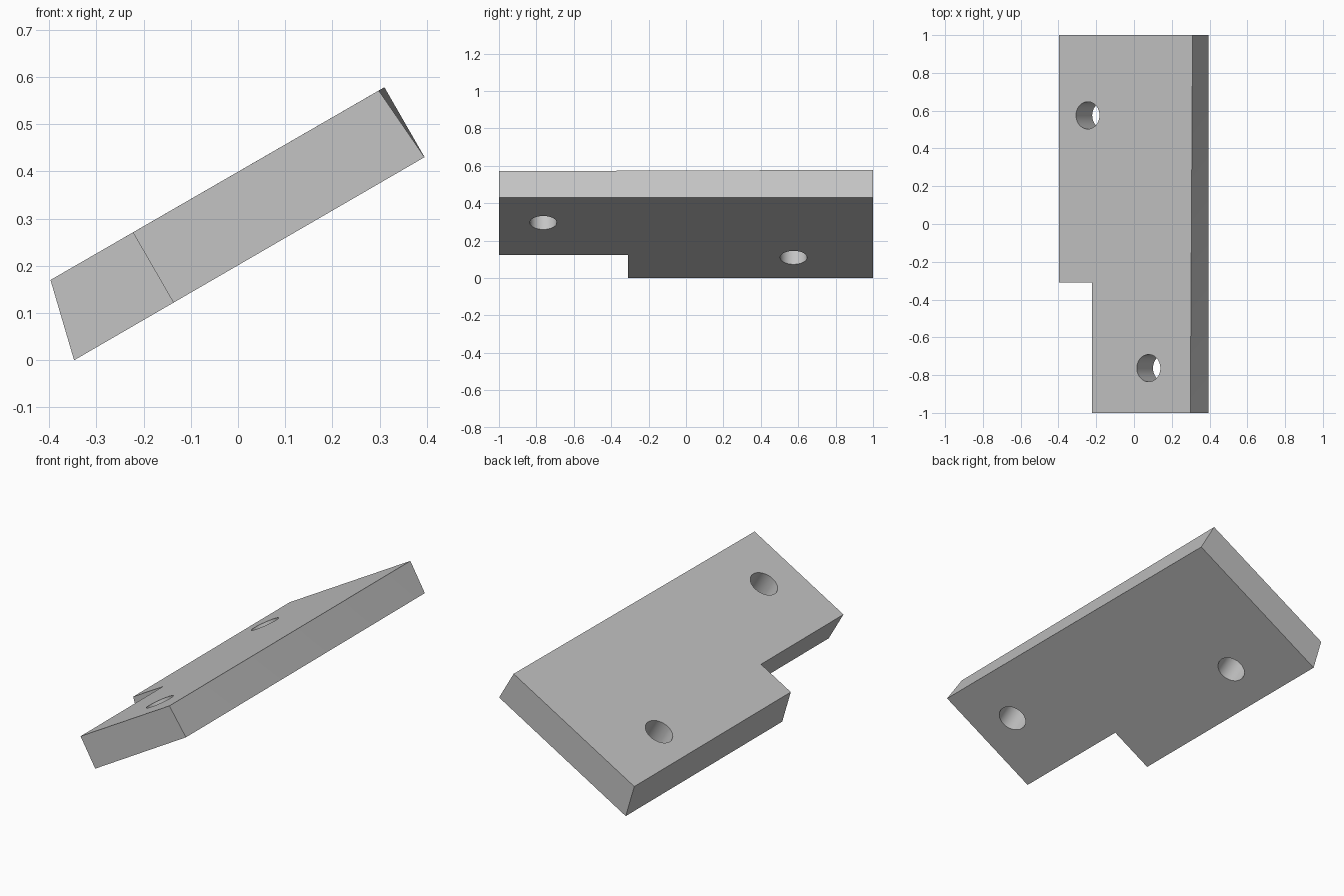
import bpy
import bmesh
from math import radians
from mathutils import Matrix, Vector

default = bpy.data.objects.get("Cube")
if default:
    bpy.data.objects.remove(default, do_unlink=True)

TILT = Matrix.Rotation(radians(-30), 4, 'Y')

grey = bpy.data.materials.new("plain grey")
grey.use_nodes = True
colour = (0.55, 0.55, 0.55, 1)
grey.diffuse_color = colour
grey.node_tree.nodes["Principled BSDF"].inputs["Base Color"].default_value = colour


def make_object(name, bm):
    bmesh.ops.recalc_face_normals(bm, faces=bm.faces)
    mesh = bpy.data.meshes.new(name)
    bm.to_mesh(mesh)
    bm.free()
    mesh.materials.append(grey)
    obj = bpy.data.objects.new(name, mesh)
    bpy.context.collection.objects.link(obj)
    return obj


def cut(target, bm):
    cutter = make_object("cutter", bm)
    cutter.hide_render = True
    mod = target.modifiers.new("cut", 'BOOLEAN')
    mod.operation = 'DIFFERENCE'
    mod.solver = 'EXACT'
    mod.object = cutter
    bpy.context.view_layer.objects.active = target
    bpy.ops.object.modifier_apply(modifier=mod.name)
    bpy.data.objects.remove(cutter, do_unlink=True)


# Tilted plate, its upper edge very slightly narrower at the front
lower = [(-0.397, 0.17), (-0.347, 0), (0.395, 0.43)]
bm = bmesh.new()
front = [bm.verts.new((x, -1, z)) for x, z in lower + [(0.298, 0.571)]]
back = [bm.verts.new((x, 1, z)) for x, z in lower + [(0.31, 0.578)]]
bm.faces.new(front)
bm.faces.new(back)
for i in (0, 1, 3):
    j = (i + 1) % 4
    bm.faces.new((front[i], front[j], back[j], back[i]))
bm.faces.new((front[2], front[3], back[2]))
bm.faces.new((front[3], back[3], back[2]))
plate = make_object("plate", bm)

# Corner notch, square to the plate
bm = bmesh.new()
bmesh.ops.create_cube(bm, size=1)
offset = TILT @ Vector((-0.5, 0, 0))
place = Matrix.Translation(Vector((-0.18, -0.81, 0.197)) + offset) @ TILT
bm.transform(place)
cut(plate, bm)

# Bolt holes through the thickness
for x, y, z in ((-0.245, 0.575, 0.258), (0.077, -0.763, 0.444)):
    bm = bmesh.new()
    bmesh.ops.create_cone(bm, cap_ends=True, segments=48, radius1=0.072,
                          radius2=0.072, depth=0.8)
    bm.transform(Matrix.Translation((x, y, z)) @ TILT)
    cut(plate, bm)

bpy.ops.object.select_all(action='DESELECT')
plate.select_set(True)
bpy.context.view_layer.objects.active = plate
bpy.ops.object.shade_smooth_by_angle(angle=radians(30))
